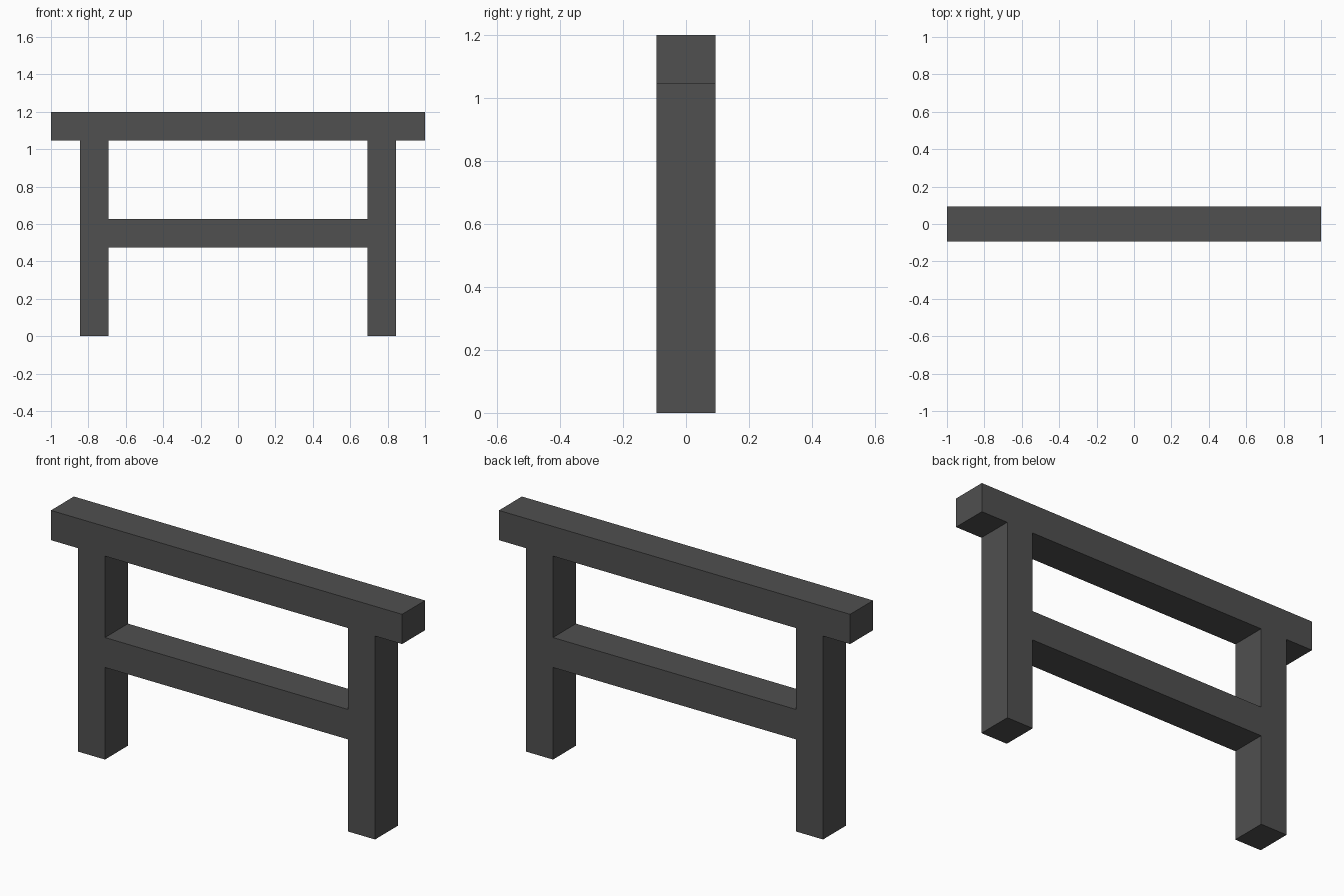
import bpy, bmesh

if "Cube" in bpy.data.objects:
    bpy.data.objects.remove(bpy.data.objects["Cube"])

DEPTH = 0.187
# Joint lines of the frame in x (leg edges, beam ends) and z (rail and beam edges)
XS = [-1.0, -0.846, -0.692, 0.692, 0.846, 1.0]
ZS = [0.0, 0.474, 0.628, 1.047, 1.2]
LEGS, BETWEEN, RAIL, BEAM = (1, 3), 2, 1, 3

mat = bpy.data.materials.new("dark grey")
mat.diffuse_color = (0.08, 0.08, 0.08, 1.0)
mat.use_nodes = True
mat.node_tree.nodes["Principled BSDF"].inputs["Base Color"].default_value = mat.diffuse_color

# Front profile: top beam, two legs and a cross rail joined into one sheet
bm = bmesh.new()
grid = [[bm.verts.new((x, 0, z)) for z in ZS] for x in XS]
for i in range(len(XS) - 1):
    for k in range(len(ZS) - 1):
        if k == BEAM or i in LEGS or (i == BETWEEN and k == RAIL):
            bm.faces.new((grid[i][k], grid[i + 1][k],
                          grid[i + 1][k + 1], grid[i][k + 1]))
bmesh.ops.delete(bm, geom=[v for v in bm.verts if not v.link_faces],
                 context='VERTS')

mesh = bpy.data.meshes.new("trestle_frame")
bm.to_mesh(mesh)
bm.free()
mesh.materials.append(mat)
frame = bpy.data.objects.new("trestle_frame", mesh)
bpy.context.collection.objects.link(frame)

# Thicken evenly to front and back
solid = frame.modifiers.new("thickness", 'SOLIDIFY')
solid.thickness = DEPTH
solid.offset = 0
